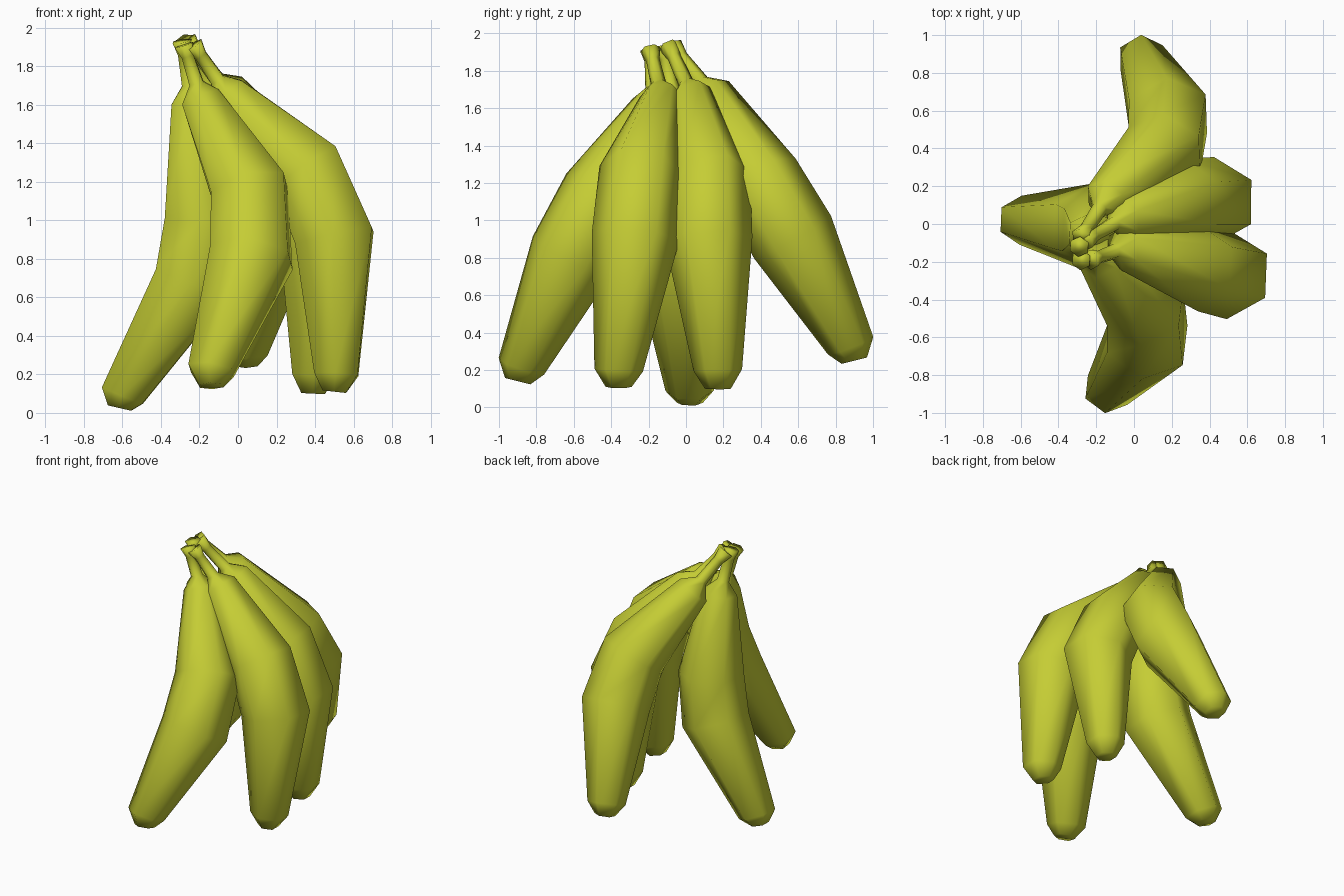
import bpy, bmesh, math
from mathutils import Vector

if "Cube" in bpy.data.objects:
    bpy.data.objects.remove(bpy.data.objects["Cube"])

SIDES = 6
mat = bpy.data.materials.new("banana_skin")
mat.diffuse_color = (0.56, 0.61, 0.035, 1)
mat.use_nodes = True
mat.node_tree.nodes["Principled BSDF"].inputs["Base Color"].default_value = mat.diffuse_color


def banana(name, end, shoulder, upper, lower, tip, cap, out=None):
    end, shoulder, upper, lower, tip, cap = map(Vector, (end, shoulder, upper, lower, tip, cap))
    neck = shoulder + (end - shoulder).normalized() * 0.085
    # path from cut stem to blossom end, with a radius per ring
    path = [end, end.lerp(neck, 0.3), neck, shoulder, upper, lower, tip, cap]
    radii = [0.055, 0.036, 0.042, 0.118, 0.225, 0.235, 0.13, 0.07]
    # direction of the outward bulge, measured from the chord unless given
    chord = (tip - shoulder).normalized()
    mid = (upper + lower) / 2 - shoulder
    out = Vector(out) if out else mid - chord * mid.dot(chord)
    bm = bmesh.new()
    rings = []
    for i, (p, r) in enumerate(zip(path, radii)):
        a = (p - path[i - 1]).normalized() if i else Vector()
        b = (path[i + 1] - p).normalized() if i < len(path) - 1 else Vector()
        t = (a + b).normalized()
        u = (out - t * out.dot(t)).normalized()
        v = t.cross(u)
        rings.append([bm.verts.new(p + r * (u * math.cos(w) + v * math.sin(w)))
                      for w in (math.tau * (k + 0.5) / SIDES for k in range(SIDES))])
    for r0, r1 in zip(rings, rings[1:]):
        for k in range(SIDES):
            n = (k + 1) % SIDES
            bm.faces.new((r0[k], r0[n], r1[n], r1[k]))
    bm.faces.new(rings[0])
    bm.faces.new(rings[-1])
    bmesh.ops.recalc_face_normals(bm, faces=bm.faces)
    for f in bm.faces:
        f.smooth = True
    me = bpy.data.meshes.new(name)
    bm.to_mesh(me)
    bm.free()
    me.materials.append(mat)
    bpy.context.collection.objects.link(bpy.data.objects.new(name, me))


# name, stem end, shoulder, upper body, lower body, tip, tip cap
banana("banana_back", (-.28, -.07, 1.93), (-.15, .13, 1.68), (.16, .39, 1.22),
       (.18, .57, .91), (.04, .88, .33), (.04, .90, .25))
banana("banana_right_back", (-.26, -.09, 1.93), (-.06, .03, 1.67), (.27, .12, 1.24),
       (.42, .12, .90), (.395, .17, .20), (.39, .17, .10), (1, -.02, .2))
banana("banana_right_front", (-.23, -.19, 1.91), (-.06, -.13, 1.66), (.35, -.24, 1.26),
       (.50, -.27, .91), (.51, -.36, .20), (.50, -.36, .11), (1, -.02, .2))
banana("banana_front", (-.28, -.19, 1.91), (-.19, -.17, 1.63), (.06, -.44, 1.15),
       (.07, -.61, .81), (-.14, -.88, .22), (-.14, -.90, .14))
banana("banana_left", (-.29, -.12, 1.93), (-.24, -.06, 1.62), (-.18, -.04, 1.01),
       (-.23, -.02, .68), (-.60, .02, .09), (-.615, .02, .025))
